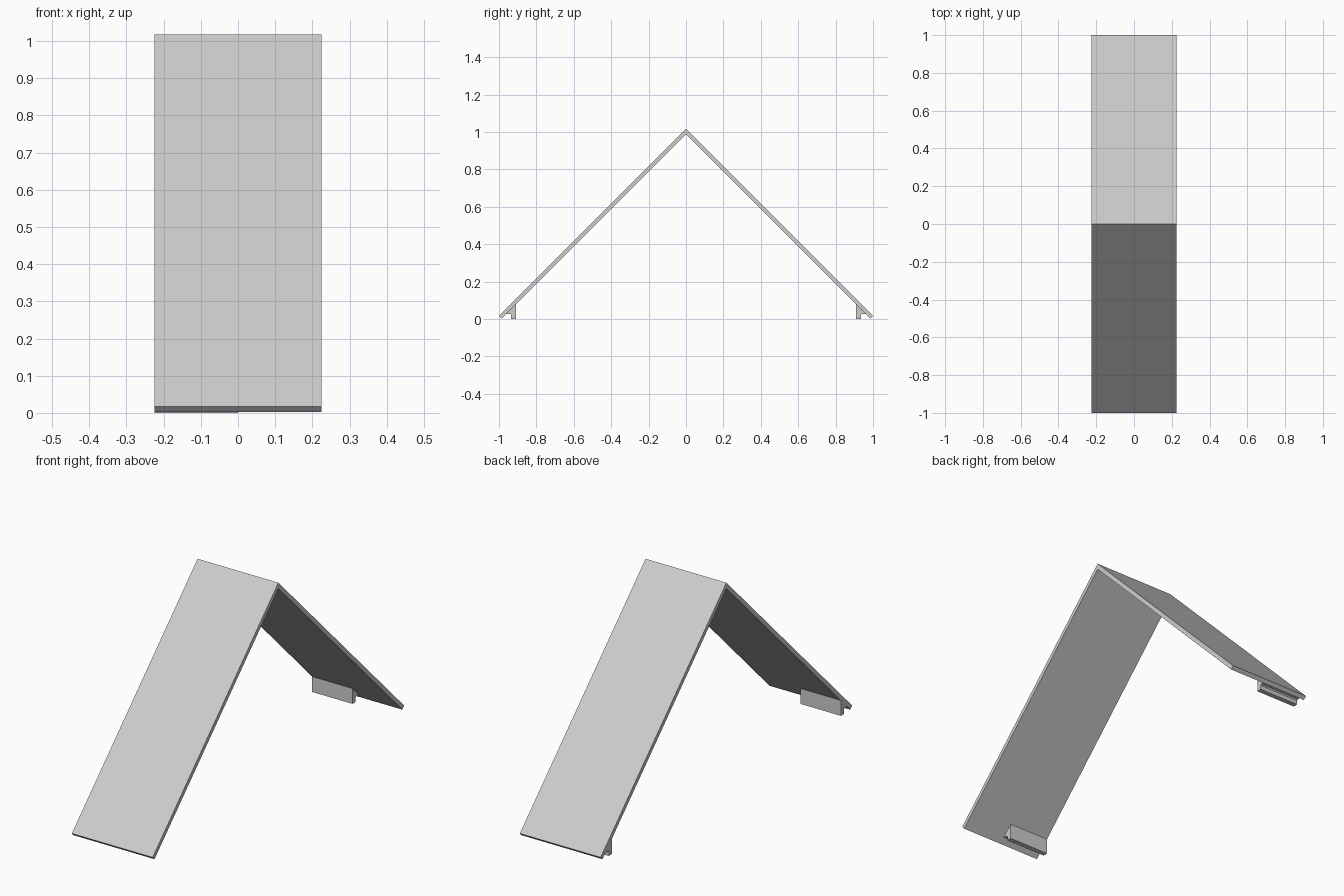
import bpy
import bmesh

cube = bpy.data.objects.get("Cube")
if cube:
    bpy.data.objects.remove(cube, do_unlink=True)

# One plain material for everything
grey = bpy.data.materials.new("light_grey")
grey.use_nodes = True
colour = (0.61, 0.61, 0.61, 1.0)
grey.diffuse_color = colour
grey.node_tree.nodes["Principled BSDF"].inputs["Base Color"].default_value = colour


def extrude_profile(name, profile, x_start, x_end):
    """Extrude a closed (y, z) outline along x into a solid part."""
    bm = bmesh.new()
    face = bm.faces.new([bm.verts.new((x_start, y, z)) for y, z in profile])
    result = bmesh.ops.extrude_face_region(bm, geom=[face])
    moved = [v for v in result["geom"] if isinstance(v, bmesh.types.BMVert)]
    bmesh.ops.translate(bm, verts=moved, vec=(x_end - x_start, 0, 0))
    bmesh.ops.recalc_face_normals(bm, faces=bm.faces)
    mesh = bpy.data.meshes.new(name)
    bm.to_mesh(mesh)
    bm.free()
    mesh.materials.append(grey)
    obj = bpy.data.objects.new(name, mesh)
    bpy.context.collection.objects.link(obj)
    return obj


HALF_WIDTH = 0.225
APEX = 1.0175       # outer ridge height
STEP = 0.015        # half the vertical thickness of the 45 degree sheet
INNER = APEX - 2 * STEP

# Folded sheet: two sloping panels meeting at a mitred ridge, square-cut ends
end_y, end_z = 1.0, APEX - 1.0
half = [(end_y, end_z), (end_y - STEP, end_z - STEP)]
sheet = [(0, APEX)] + half + [(0, INNER)] + [(-y, z) for y, z in reversed(half)]
extrude_profile("folded_panels", sheet, -HALF_WIDTH, HALF_WIDTH)

# Hooked feet under each panel, covering one half of the width
LEG_IN, LEG_OUT, NOTCH = 0.91, 0.935, 0.027
foot = [
    (LEG_IN, 0),
    (LEG_OUT, 0),
    (LEG_OUT, NOTCH - 0.006),
    (LEG_OUT + 0.006, NOTCH),
    (INNER - NOTCH, NOTCH),
    (LEG_IN, INNER - LEG_IN),
]
for name, side in (("front_foot", -1), ("back_foot", 1)):
    extrude_profile(name, [(side * y, z) for y, z in foot], -HALF_WIDTH, 0)
